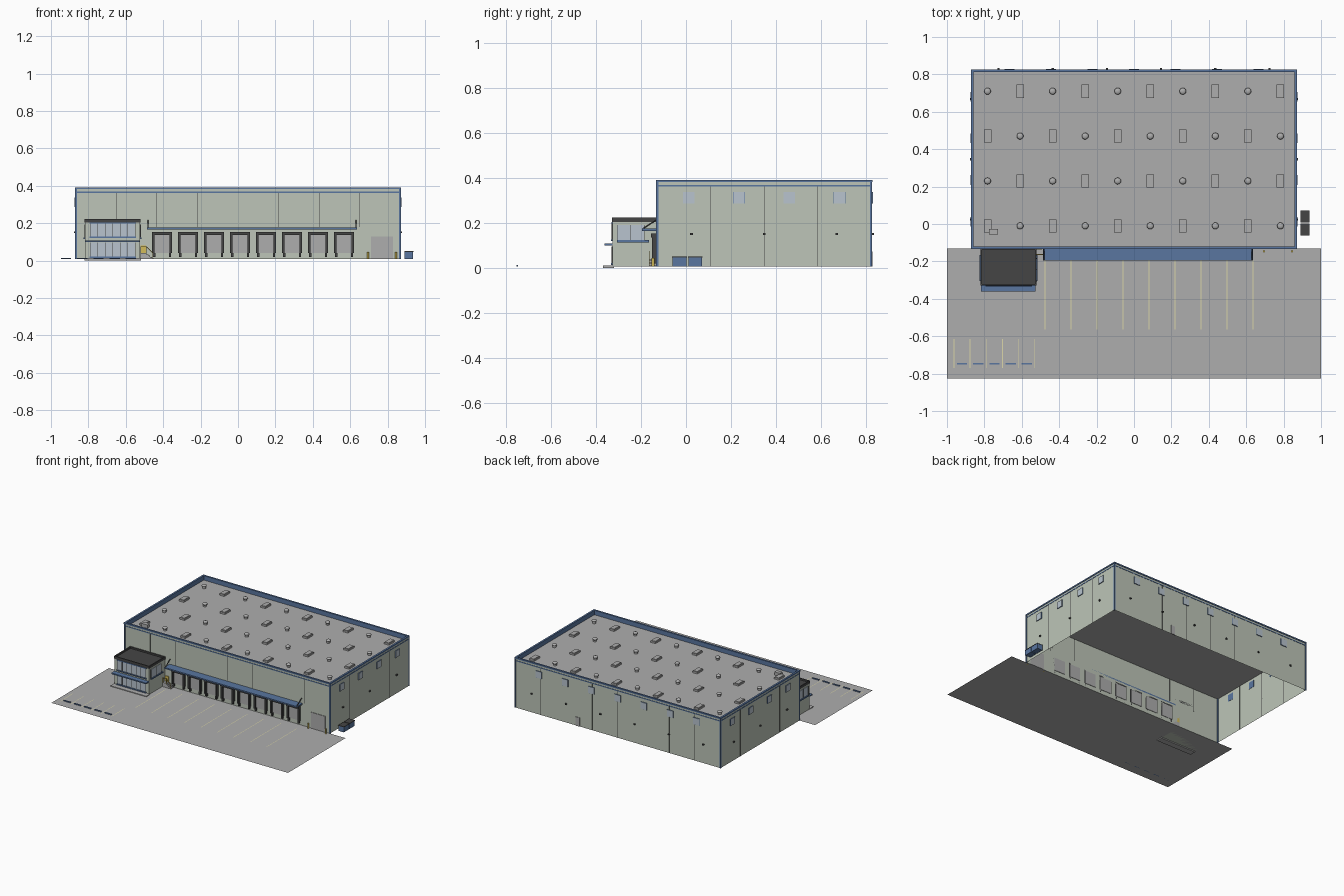
import bpy, bmesh, math
from mathutils import Matrix, Vector

if "Cube" in bpy.data.objects:
    bpy.data.objects.remove(bpy.data.objects["Cube"])


def material(name, r, g, b):
    m = bpy.data.materials.new(name)
    m.diffuse_color = (r, g, b, 1)
    m.use_nodes = True
    m.node_tree.nodes["Principled BSDF"].inputs["Base Color"].default_value = m.diffuse_color
    return m


WALL = material("pale_green_panel", .51, .56, .48)
BLUE = material("blue_trim", .10, .18, .35)
DARK = material("dark_rubber", .06, .06, .06)
GLASS = material("glass", .48, .55, .62)
GREY = material("concrete", .42, .42, .42)
YELLOW = material("yellow_paint", .65, .5, .1)
PALE = material("pale_line", .72, .68, .4)


def finish(name, bm, mat):
    me = bpy.data.meshes.new(name)
    bm.to_mesh(me)
    bm.free()
    ob = bpy.data.objects.new(name, me)
    bpy.context.scene.collection.objects.link(ob)
    me.materials.append(mat)
    return ob


def boxes(name, items, mat):
    """One object from boxes given as (x0, x1, y0, y1, z0, z1)."""
    bm = bmesh.new()
    for x0, x1, y0, y1, z0, z1 in items:
        mtx = Matrix.Translation(((x0 + x1) / 2, (y0 + y1) / 2, (z0 + z1) / 2)) @ \
            Matrix.Diagonal((abs(x1 - x0), abs(y1 - y0), abs(z1 - z0), 1))
        bmesh.ops.create_cube(bm, size=1, matrix=mtx)
    return finish(name, bm, mat)


def quads(name, items, mat):
    bm = bmesh.new()
    for pts in items:
        bm.faces.new([bm.verts.new(p) for p in pts])
    return finish(name, bm, mat)


def flat(x0, x1, y0, y1, z):
    return [(x0, y0, z), (x1, y0, z), (x1, y1, z), (x0, y1, z)]


def shell(x0, x1, y0, y1, z0, z1):
    c = [(x0, y0), (x1, y0), (x1, y1), (x0, y1)]
    return [[(*c[i], z0), (*c[(i + 1) % 4], z0), (*c[(i + 1) % 4], z1), (*c[i], z1)] for i in range(4)]


def ring(x0, x1, y0, y1, z0, z1, t):
    """Four bars around a rectangle, t wide inward."""
    return [(x0, x1, y0, y0 + t, z0, z1), (x0, x1, y1 - t, y1, z0, z1),
            (x0, x0 + t, y0 + t, y1 - t, z0, z1), (x1 - t, x1, y0 + t, y1 - t, z0, z1)]


def rods(name, segs, r, mat, n=8):
    bm = bmesh.new()
    for a, b in segs:
        a, b = Vector(a), Vector(b)
        d = b - a
        mtx = Matrix.Translation((a + b) / 2) @ d.to_track_quat('Z', 'Y').to_matrix().to_4x4()
        bmesh.ops.create_cone(bm, cap_ends=True, segments=n, radius1=r, radius2=r, depth=d.length, matrix=mtx)
    return finish(name, bm, mat)


G, W, F, B, TOP, ROOF = .008, .868, -.13, .823, .39, .357
MID = (F + B) / 2

# yard and painted lines
quads("yard", [flat(-1, 1, -.825, F, G)], GREY)
DOCKS = [-.406 + .139 * i for i in range(8)]
lines = [flat(x - .072, x - .068, -.565, -.195, G + .001) for x in DOCKS + [DOCKS[-1] + .139]]
lines += [flat(-.965 + .0866 * i, -.961 + .0866 * i, -.77, -.615, G + .001) for i in range(6)]
quads("bay_lines", lines, PALE)
boxes("wheel_stops", [(-.947 + .0866 * i, -.892 + .0866 * i, -.752, -.744, G, G + .007) for i in range(5)], BLUE)

# warehouse shell, open underneath
quads("warehouse_walls", shell(-W, W, F, B, G, TOP - .008), WALL)
quads("warehouse_roof", [flat(-W, W, F, B, ROOF)], GREY)
quads("parapet_lining", shell(-W + .008, W - .008, F + .008, B - .008, ROOF, TOP - .004), BLUE)
boxes("parapet_coping", ring(-W - .004, W + .004, F - .004, B + .004, TOP - .008, TOP + .002, .014), BLUE)
boxes("wall_stripe", ring(-W - .002, W + .002, F - .002, B + .002, .363, .37, .003), BLUE)
boxes("corner_trim", [(sx * (W - .007), sx * (W + .003), y0, y1, G, TOP)
                      for sx in (-1, 1) for y0, y1 in ((F - .003, F + .007), (B - .007, B + .003))], BLUE)

# panel joints
joints = []
for i in range(1, 8):
    x = -W + 2 * W * i / 8
    joints += [(x - .001, x + .001, y - .001, y + .001, G if y == B else .18, .363) for y in (F, B)]
for i in range(1, 4):
    y = F + (B - F) * i / 4
    joints += [(s * W - .001, s * W + .001, y - .001, y + .001, G, .363) for s in (-1, 1)]
boxes("panel_joints", joints, DARK)

# high windows and wall lights on the back and both sides
frames, panes, lights = [], [], []
for s in (-1, 1):
    for i in range(4):
        y = MID + (i - 1.5) * .223
        frames.append((s * (W - .002), s * (W + .005), y - .026, y + .026, .286, .338))
        panes.append((s * W, s * (W + .006), y - .025, y + .025, .287, .337))
    for i in range(3):
        y = MID + (i - 1) * .322
        lights.append((s * W, s * (W + .01), y - .006, y + .006, .147, .156))
for i in range(7):
    x = (i - 3) * .222
    frames.append((x - .026, x + .026, B - .002, B + .005, .286, .338))
    panes.append((x - .025, x + .025, B, B + .006, .287, .337))
for i in range(6):
    x = (i - 2.5) * .29
    lights.append((x - .006, x + .006, B, B + .01, .147, .156))
boxes("high_window_frames", frames, BLUE)
boxes("high_window_panes", panes, GLASS)
boxes("wall_lights", lights, DARK)
boxes("back_door", [(.32, .354, B - .003, B + .004, G, .075)], GREY)

# roof: skylights and vents in a checker pattern
curbs, domes, vents = [], [], bmesh.new()
for r in range(4):
    for c in range(10):
        x, y = -.783 + .174 * c, -.01 + .24 * r
        if (r + c) % 2 == 0:
            curbs.append((x - .02, x + .02, y - .035, y + .035, ROOF, ROOF + .012))
            domes.append((x - .017, x + .017, y - .032, y + .032, ROOF + .012, ROOF + .016))
        else:
            bmesh.ops.create_cone(vents, cap_ends=True, segments=16, radius1=.013, radius2=.013, depth=.018,
                                  matrix=Matrix.Translation((x, y, ROOF + .009)))
            bmesh.ops.create_uvsphere(vents, u_segments=16, v_segments=8, radius=.018,
                                      matrix=Matrix.Translation((x, y, ROOF + .018)) @ Matrix.Diagonal((1, 1, .5, 1)))
boxes("skylight_curbs", curbs, GREY)
boxes("skylight_panels", domes, GREY)
vent = finish("roof_vents", vents, GREY)
for p in vent.data.polygons:
    p.use_smooth = len(p.vertices) < 5 and abs(p.normal.z) > .01
boxes("roof_hatch", [(-.775, -.727, -.057, -.027, ROOF, ROOF + .025)], GREY)

# dock doors with seals and bumpers
doors, seals, bumpers = [], [], []
for x in DOCKS:
    doors.append((x - .046, x + .046, F - .004, F + .003, .04, .14))
    seals.append((x - .053, x + .053, F - .026, F, .136, .154))
    for s in (-1, 1):
        seals.append((x + s * .041, x + s * .053, F - .02, F, .04, .136))
        bumpers.append((x + s * .036, x + s * .048, F - .014, F, .02, .042))
boxes("dock_doors", doors, GREY)
boxes("dock_seals", seals, DARK)
boxes("dock_bumpers", bumpers, DARK)

# canopy over the docks
boxes("dock_canopy", [(-.487, .635, -.195, F, .166, .176)], BLUE)
rods("canopy_ties", [((x, -.193, .174), (x, F, .215)) for x in (-.482, .63)], .003, DARK)

# drive-in door and bollards
boxes("drive_in_door", [(.71, .83, F - .004, F + .003, G, .13)], GREY)
rods("bollards", [((x, F - .016, G), (x, F - .016, .045)) for x in (.695, .845)], .006, YELLOW, 12)

# access stair between the office and the docks
boxes("stair_steps", [(-.522, -.488, -.165, F, G, .04)] +
      [(-.488 + .009 * i, -.479 + .009 * i, -.165, F, G, .034 - .007 * i) for i in range(4)], GREY)
boxes("stair_door", [(-.522, -.492, F - .006, F, .04, .08)], YELLOW)
rods("stair_rails", [((-.52, -.163, .075), (-.49, -.163, .075)), ((-.49, -.163, .075), (-.455, -.163, .04)),
                     ((-.52, -.163, .04), (-.52, -.163, .075)), ((-.49, -.163, .04), (-.49, -.163, .075)),
                     ((-.455, -.163, G), (-.455, -.163, .04))], .002, YELLOW, 6)

# two-storey office
X0, X1, Y0 = -.817, -.524, -.325
boxes("office_walls", [(X0, X1, Y0, F, G, .205)], WALL)
boxes("office_roof", [(X0, X1, Y0, F, .205, .212)], DARK)
boxes("office_coping", ring(X0 - .003, X1 + .003, Y0 - .003, F, .205, .224, .008), DARK)
boxes("entrance_slab", [(X0 - .004, X1 + .006, -.368, Y0 + .005, 0, .013)], GREY)
boxes("entrance_canopy", [(X0, X1 - .002, -.362, Y0, .1, .109)], BLUE)

glass, bars, sills = [], [], []
for z0, z1 in ((.022, .096), (.128, .2)):
    glass.append((-.79, -.55, Y0 - .003, Y0, z0, z1))
    for i in range(7):
        x = -.79 + .04 * i
        bars.append((x - .0015, x + .0015, Y0 - .005, Y0, z0, z1))
    sills.append((-.795, -.545, Y0 - .008, Y0, z0 - .008, z0))
sills.append((-.795, -.545, Y0 - .006, Y0, .198, .205))
for e, s in ((X0, -1), (X1, 1)):
    glass.append((e, e + s * .003, -.305, -.185, .125, .192))
    for y in (-.305, -.245, -.185):
        bars.append((e, e + s * .005, y - .002, y + .002, .125, .192))
    sills.append((e, e + s * .008, -.305, -.165, .115, .125))
boxes("office_windows", glass, GLASS)
boxes("office_mullions", bars, DARK)
boxes("office_sills", sills, BLUE)

# utility cabinets on the right side
cabs = ((.01, .072), (-.06, .003))
boxes("utility_cabinets", [(.891, .936, a, b, G, .047) for a, b in cabs], BLUE)
boxes("cabinet_lids", [(.889, .938, a - .001, b + .001, .047, .051) for a, b in cabs], DARK)
